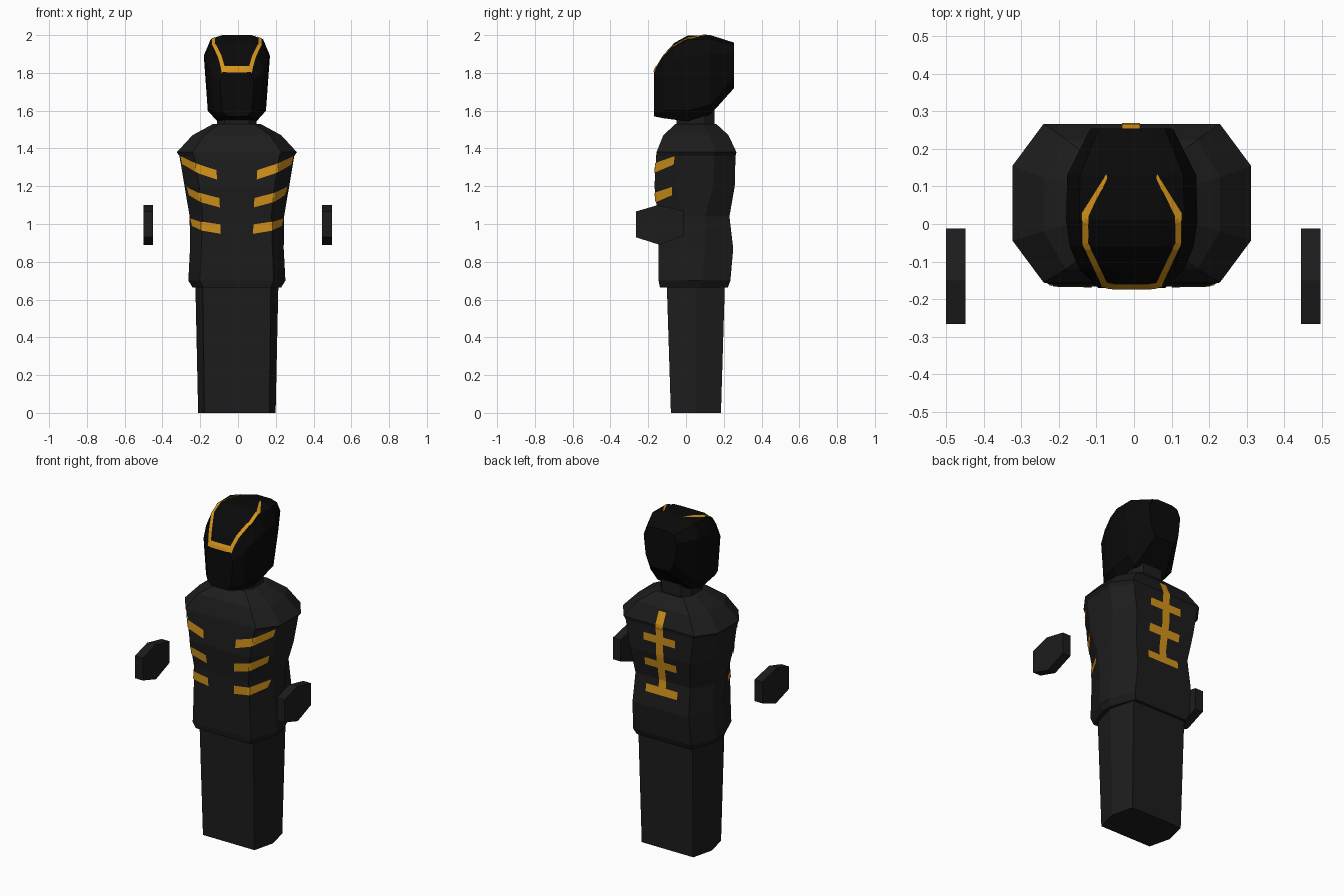
import bpy, bmesh
from mathutils import Vector
from mathutils.bvhtree import BVHTree

if "Cube" in bpy.data.objects:
    bpy.data.objects.remove(bpy.data.objects["Cube"])

CX = -0.006   # body centre line


def material(name, rgb):
    m = bpy.data.materials.new(name)
    m.diffuse_color = (*rgb, 1)
    m.use_nodes = True
    m.node_tree.nodes["Principled BSDF"].inputs["Base Color"].default_value = m.diffuse_color
    return m


CLOTH = material("dark_cloth", (0.012, 0.012, 0.012))
SHELL = material("black_shell", (0.003, 0.003, 0.003))
GOLD = material("gold_trim", (0.65, 0.29, 0.01))


def finish(name, bm, mat, mirror=False, cx=CX):
    me = bpy.data.meshes.new(name)
    bm.to_mesh(me)
    me.materials.append(mat)
    ob = bpy.data.objects.new(name, me)
    ob.location.x = cx
    bpy.context.collection.objects.link(ob)
    if mirror:
        ob.modifiers.new("mirror", "MIRROR").use_clip = False
    return ob


def loft(name, rings, mat, mirror=False, cx=CX):
    """Skin equal-length rings, cap both ends; returns a BVH for the trim."""
    bm = bmesh.new()
    vs = [[bm.verts.new(p) for p in r] for r in rings]
    n = len(vs[0])
    for a, b in zip(vs, vs[1:]):
        for i in range(n):
            j = (i + 1) % n
            bm.faces.new((a[i], a[j], b[j], b[i]))
    bm.faces.new(vs[0])
    bm.faces.new(vs[-1])
    bmesh.ops.remove_doubles(bm, verts=bm.verts, dist=1e-4)
    bmesh.ops.recalc_face_normals(bm, faces=bm.faces)
    bvh = BVHTree.FromBMesh(bm)
    finish(name, bm, mat, mirror, cx)
    bm.free()
    return bvh


def body_ring(z, flat, half, y0, y1, c):
    """Horizontal octagon: flat front half width, full half width, corner depth c."""
    right = [(flat, y0), (half, y0 + c), (half, y1 - c), (flat, y1)]
    return [(x, y, z) for x, y in right] + [(-x, y, z) for x, y in reversed(right)]


def head_ring(y, w, zb, zt, k=0.12):
    """Upright faceted section of the head, k is the jaw corner height."""
    h = zt - zb
    right = [(.45 * w, zt), (.8 * w, zt - .05 * h), (w, zt - .24 * h),
             (.88 * w, zb + k * h), (.6 * w, zb)]
    return [(x, y, z) for x, z in right] + [(-x, y, z) for x, z in reversed(right)]


def trim(name, bvh, edge_a, edge_b, direction, mirror=False, steps=8):
    """Gold band between two polylines, projected on to a surface."""
    d = Vector(direction)

    def project(p):
        hit, nor, _, _ = bvh.ray_cast(p - d * 3, d)
        if hit is None:
            hit, nor, _, _ = bvh.find_nearest(p)
        return hit + nor * 0.004

    def resample(pts):
        pts = [Vector(p) for p in pts]
        out = [a.lerp(b, i / steps) for a, b in zip(pts, pts[1:]) for i in range(steps)]
        return out + [pts[-1]]

    bm = bmesh.new()
    rows = [[bm.verts.new(project(a.lerp(b, t))) for t in (0, .5, 1)]
            for a, b in zip(resample(edge_a), resample(edge_b))]
    for r, s in zip(rows, rows[1:]):
        for i in range(2):
            f = bm.faces.new((r[i], r[i + 1], s[i + 1], s[i]))
            f.normal_update()
            if f.normal.dot(d) > 0:
                f.normal_flip()
    finish(name, bm, GOLD, mirror)
    bm.free()


# Lower body: tapered hexagonal column
loft("legs", [body_ring(0, .172, .205, -.08, .185, .1325),
              body_ring(.69, .18, .22, -.102, .206, .154)], CLOTH)

# Torso: hips, waist, chest, shoulders
torso = loft("torso", [
    body_ring(.665, .18, .235, -.138, .222, .15),
    body_ring(.70, .195, .257, -.145, .235, .15),
    body_ring(.87, .188, .248, -.146, .250, .15),
    body_ring(1.04, .182, .250, -.150, .230, .13),
    body_ring(1.20, .200, .277, -.167, .258, .115),
    body_ring(1.36, .225, .304, -.158, .262, .112),
    body_ring(1.38, .235, .318, -.156, .267, .112),
    body_ring(1.47, .175, .235, -.120, .225, .10),
    body_ring(1.53, .09, .125, -.055, .160, .07)], CLOTH)

# Neck
loft("neck", [body_ring(1.50, .065, .105, -.05, .15, .05),
              body_ring(1.63, .065, .105, -.05, .15, .05)], CLOTH)

# Head: sections from the face to the flat back of the helmet
head = loft("head", [
    head_ring(-.170, .090, 1.570, 1.810),
    head_ring(-.120, .140, 1.560, 1.895),
    head_ring(-.060, .165, 1.552, 1.960),
    head_ring(.010, .175, 1.545, 1.998),
    head_ring(.130, .172, 1.580, 2.000),
    head_ring(.255, .110, 1.720, 1.960, .27)], SHELL)

# Visor outline: two tapering arms and a front bar
trim("visor_arm", head,
     [(.068, .132, 2), (.132, .03, 2), (.132, -.05, 2), (.078, -.166, 2)],
     [(.064, .122, 2), (.114, .02, 2), (.114, -.05, 2), (.058, -.166, 2)],
     (0, 0, -1), mirror=True)
trim("visor_bar", head, [(-.078, 0, 1.803), (.078, 0, 1.803)],
     [(-.07, 0, 1.834), (.07, 0, 1.834)], (0, 1, 0), steps=12)

# Chest stripes wrapping the front corners
for i, (z, x0, x1, rise) in enumerate([(1.235, .105, .296, .08),
                                       (1.088, .09, .264, .065),
                                       (.948, .085, .246, .04)]):
    xm, zm = x0 + .1, z + rise * .42
    trim(f"chest_stripe_{i + 1}", torso,
         [(x0, 0, z), (xm, 0, zm), (x1 - .01, 0, z + rise)],
         [(x0 + .003, 0, z + .05), (xm, 0, zm + .048), (x1, 0, z + rise + .045)],
         (0, 1, 0), mirror=True)

# Back trim: spine and cross bars
trim("spine_strip", torso, [(-.026, 0, .96), (-.026, 0, 1.455)],
     [(.022, 0, .96), (.022, 0, 1.455)], (0, -1, 0), steps=30)
for i, z in enumerate((.975, 1.14, 1.295)):
    trim(f"back_bar_{i + 1}", torso, [(-.105, 0, z - .023), (.105, 0, z - .023)],
         [(-.105, 0, z + .023), (.105, 0, z + .023)], (0, -1, 0))

# Hands: flat faceted blocks floating beside the waist
hand = [(-.266, .93), (-.266, 1.066), (-.15, 1.10), (-.012, 1.07),
        (-.012, .94), (-.14, .89)]
loft("hands", [[(x, y, z) for y, z in hand] for x in (.447, .499)],
     CLOTH, mirror=True, cx=-.002)
